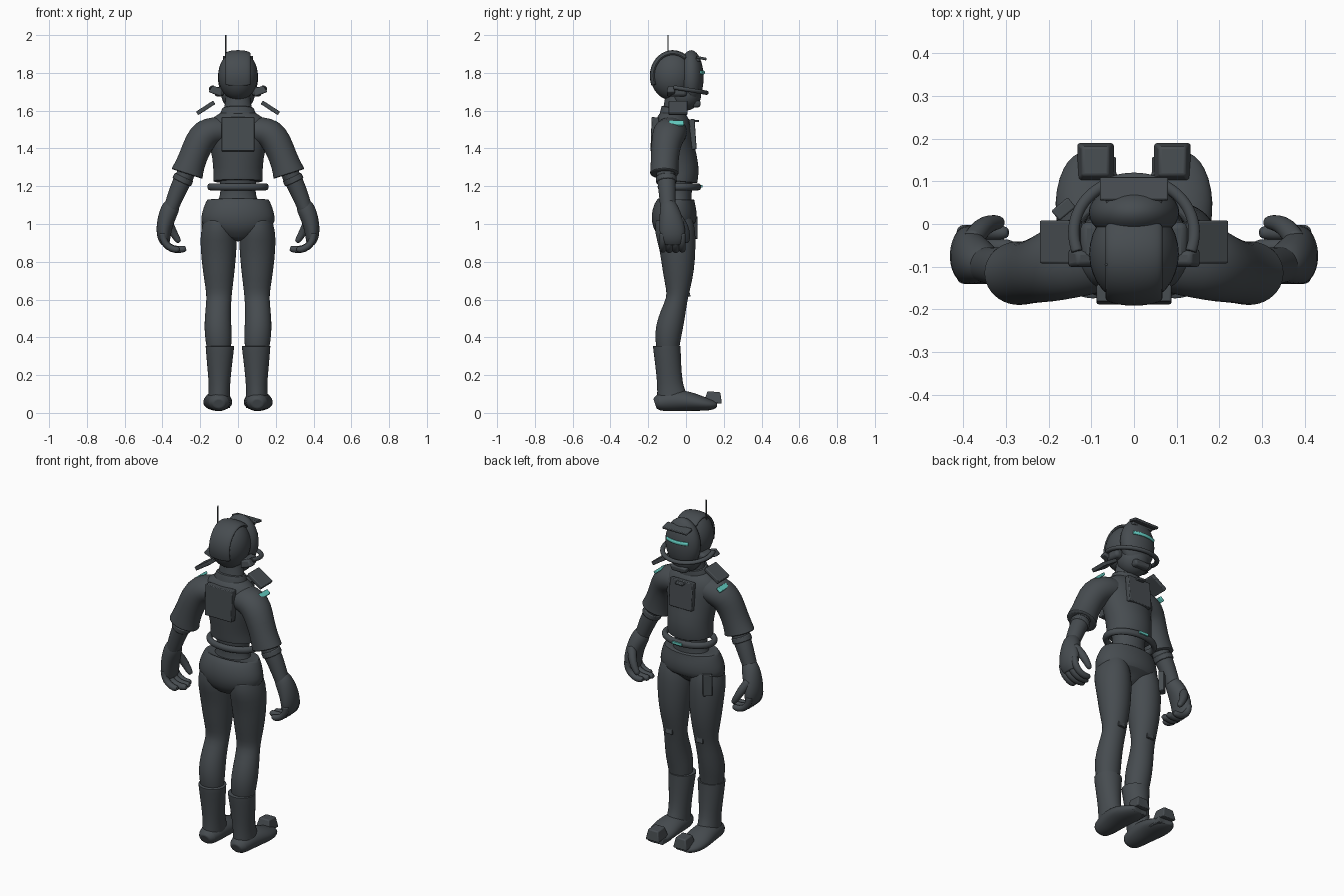
import bpy, bmesh, math
from mathutils import Vector, Matrix


def material(name, rgb):
    m = bpy.data.materials.new(name)
    m.diffuse_color = (*rgb, 1)
    return m


DARK = material("charcoal", (0.062, 0.072, 0.08))
TEAL = material("teal glow", (0.13, 0.62, 0.55))


def finish(name, bm, mat=DARK, mirror=False, subsurf=0, bevel=0.0):
    bmesh.ops.recalc_face_normals(bm, faces=bm.faces)
    me = bpy.data.meshes.new(name)
    bm.to_mesh(me)
    bm.free()
    ob = bpy.data.objects.new(name, me)
    bpy.context.collection.objects.link(ob)
    me.materials.append(mat)
    bpy.ops.object.select_all(action='DESELECT')
    bpy.context.view_layer.objects.active = ob
    ob.select_set(True)
    bpy.ops.object.shade_smooth_by_angle(angle=math.radians(40))
    if bevel:
        b = ob.modifiers.new("Bevel", 'BEVEL')
        b.width, b.segments = bevel, 2
    if subsurf:
        s = ob.modifiers.new("Subdivision", 'SUBSURF')
        s.levels = s.render_levels = subsurf
    if mirror:
        ob.modifiers.new("Mirror", 'MIRROR')
    return ob


def tube(name, rings, ref=(0, 1, 0), seg=20, mirror=False, closed=False, mat=DARK):
    """Loft ellipses (x, y, z, a, b) along a path; b is measured along ref."""
    bm = bmesh.new()
    pts = [Vector(r[:3]) for r in rings]
    n, loops = len(rings), []
    for i, r in enumerate(rings):
        if closed:
            t = pts[(i + 1) % n] - pts[i - 1]
        else:
            t = pts[min(i + 1, n - 1)] - pts[max(i - 1, 0)]
        t.normalize()
        v = Vector(ref)
        v = (v - t * v.dot(t)).normalized()
        u = v.cross(t)
        loops.append([bm.verts.new(pts[i] + u * r[3] * math.cos(k * math.tau / seg)
                                   + v * r[4] * math.sin(k * math.tau / seg)) for k in range(seg)])
    for i in range(n if closed else n - 1):
        a, b = loops[i], loops[(i + 1) % n]
        for k in range(seg):
            bm.faces.new((a[k], a[(k + 1) % seg], b[(k + 1) % seg], b[k]))
    if not closed:
        for loop in (loops[0], loops[-1]):
            cap = bm.faces.new(loop)
            bmesh.ops.inset_region(bm, faces=[cap], thickness=0.004)
    return finish(name, bm, mat, mirror, 1)


def body(name, rows, mirror=False):
    """Upright loft from rows (z, x centre, x radius, back y, front y)."""
    return tube(name, [(x, (y0 + y1) / 2, z, rx, (y1 - y0) / 2) for z, x, rx, y0, y1 in rows],
                seg=24, mirror=mirror)


def box(name, loc, size, rot=(0, 0, 0), taper=1.0, mat=DARK, mirror=False, bevel=0.004):
    bm = bmesh.new()
    bmesh.ops.create_cube(bm, size=1)
    for v in bm.verts:
        s = taper if v.co.z > 0 else 1
        v.co = Vector((v.co.x * size[0] * s, v.co.y * size[1] * s, v.co.z * size[2]))
    for i, axis in enumerate('XYZ'):
        bm.transform(Matrix.Rotation(math.radians(rot[i]), 4, axis))
    bm.transform(Matrix.Translation(loc))
    return finish(name, bm, mat, mirror, bevel=bevel)


def ball(name, loc, rad):
    bm = bmesh.new()
    bmesh.ops.create_uvsphere(bm, u_segments=32, v_segments=20, radius=1)
    bm.transform(Matrix.Translation(loc) @ Matrix.Diagonal((*rad, 1)))
    return finish(name, bm)


# Torso, waist and hips
body("shirt", [(1.225, 0, .132, -.145, .06), (1.24, 0, .133, -.147, .065), (1.30, 0, .13, -.152, .072),
               (1.40, 0, .145, -.165, .045), (1.49, 0, .175, -.172, .035), (1.55, 0, .155, -.165, .02),
               (1.585, 0, .10, -.14, 0), (1.60, 0, .07, -.12, -.02)])
body("waist", [(1.05, 0, .15, -.14, .04), (1.12, 0, .105, -.125, .03), (1.17, 0, .09, -.12, .03),
               (1.25, 0, .10, -.13, .04)])
body("trunks", [(.93, 0, .03, -.08, .0), (.955, 0, .12, -.145, .03), (.99, 0, .195, -.18, .05),
                (1.04, 0, .198, -.187, .058), (1.09, 0, .183, -.17, .06), (1.125, 0, .168, -.145, .05),
                (1.13, 0, .16, -.14, .045)])
tube("belt_ring", [(.148 * math.cos(a), -.035 + .1 * math.sin(a), 1.197, .017, .02)
                   for a in [i * math.tau / 32 for i in range(32)]],
     ref=(0, 0, 1), seg=10, closed=True)
box("belt_light", (0, .083, 1.2), (.06, .008, .014), mat=TEAL, bevel=0)
box("back_panel", (0, -.165, 1.475), (.175, .04, .18), rot=(-2, 0, 0))
box("chest_plate", (0, .036, 1.475), (.15, .03, .16), rot=(4, 0, 0))
box("chest_clip", (0, .045, 1.545), (.05, .05, .012))

# Arms with short sleeves
tube("sleeve", [(.06, -.075, 1.49, .07, .08), (.12, -.08, 1.495, .078, .09), (.175, -.09, 1.475, .085, .09),
                (.208, -.105, 1.43, .08, .08), (.24, -.112, 1.35, .074, .074), (.262, -.115, 1.29, .082, .075),
                (.27, -.115, 1.265, .088, .076)], mirror=True)
tube("forearm", [(.262, -.11, 1.30, .045, .05), (.285, -.105, 1.245, .05, .05), (.315, -.1, 1.19, .047, .047),
                 (.36, -.095, 1.07, .038, .04)], mirror=True)
tube("elbow_cuff", [(.285, -.105, 1.25, .054, .055), (.298, -.103, 1.222, .055, .056)], mirror=True)

# Gloves, curled fingers and thumb
tube("glove", [(.345, -.095, 1.105, .04, .04), (.358, -.09, 1.085, .05, .05), (.38, -.08, 1.03, .047, .062),
               (.393, -.072, .97, .042, .07), (.392, -.07, .92, .035, .066), (.383, -.07, .895, .022, .05)],
     mirror=True)
for i, y in enumerate((-.122, -.088, -.054, -.02)):
    r = (.019, .021, .021, .019)[i]
    tip = (.31, .275, .28, .295)[i]
    tube(f"finger_{i + 1}", [(.398, y, .95, r, r), (.395, y, .91, r, r), (.37, y, .878, r, r),
                             (.33, y, .862, r, r), (tip + .008, y, .868, r * .9, r * .9),
                             (tip, y, .87, r * .5, r * .5)], seg=12, mirror=True)
tube("thumb", [(.38, -.04, 1.03, .025, .025), (.358, -.008, .985, .025, .025), (.335, .003, .94, .02, .02),
               (.315, .004, .91, .017, .017), (.31, .004, .903, .008, .008)], seg=12, mirror=True)

# Legs, boots and feet
body("leg", [(1.03, .10, .075, -.16, .03), (.97, .103, .095, -.17, .05), (.88, .103, .098, -.14, .053),
             (.75, .102, .085, -.125, .045), (.65, .10, .07, -.105, .02), (.60, .101, .066, -.103, .008),
             (.53, .106, .068, -.135, -.002), (.45, .107, .073, -.163, -.016), (.38, .102, .07, -.165, -.03),
             (.31, .10, .06, -.15, -.04)], mirror=True)
body("boot_shaft", [(.355, .096, .076, -.175, -.028), (.345, .096, .076, -.175, -.028),
                    (.25, .098, .066, -.162, -.025), (.15, .098, .056, -.152, -.018),
                    (.10, .10, .058, -.155, .0), (.05, .10, .06, -.155, .02)], mirror=True)
tube("foot", [(.102, -.165, .05, .025, .03), (.102, -.15, .055, .046, .055), (.102, -.08, .065, .058, .066),
              (.106, -.01, .065, .056, .074), (.108, .05, .056, .046, .08), (.105, .105, .045, .035, .072),
              (.10, .145, .042, .026, .055), (.098, .16, .042, .015, .035)], ref=(1, 0, 0), mirror=True)
box("toe_cap", (.09, .145, .082), (.088, .095, .06), rot=(-4, 0, 0), taper=.72, mirror=True, bevel=.006)
box("toe_tread", (.09, .115, .04), (.095, .085, .03), mirror=True)
box("knee_flap", (.10, .008, .665), (.05, .012, .10), rot=(12, 0, 0), taper=.4, mirror=True)
box("thigh_pouch", (-.165, .035, .98), (.05, .03, .12), rot=(0, 0, 40))

# Neck and head
body("neck", [(1.55, 0, .085, -.13, .0), (1.59, 0, .08, -.125, -.005), (1.64, 0, .068, -.115, .0),
              (1.68, 0, .065, -.11, .01)])
body("collar", [(1.575, 0, .098, -.14, .005), (1.60, 0, .09, -.135, .005), (1.615, 0, .082, -.13, .005)])
ball("face", (0, -.005, 1.685), (.088, .085, .085))
box("mouth_guard", (0, .055, 1.635), (.09, .04, .035), taper=1.2, bevel=.01)

# Helmet: rear dome, raised central crest, front shell
ball("helmet_dome", (0, -.07, 1.785), (.105, .118, .132))
tube("helmet_crest", [(0, -.07 + .105 * math.cos(a), 1.785 + .119 * math.sin(a), .018, .068)
                      for a in [math.radians(50 + i * 14) for i in range(12)]],
     ref=(1, 0, 0), seg=16)
ball("helmet_front", (0, .027, 1.775), (.106, .066, .145))
box("peak_plate", (0, .082, 1.878), (.16, .055, .014), rot=(-12, 0, 0))
box("peak_mount", (0, .06, 1.87), (.13, .03, .02))

# Glowing strip wrapped on the forehead
tube("visor_light", [(x, .094 - 3.2 * x * x, 1.802, .007, .011)
                     for x in (-.07, -.045, -.02, 0, .02, .045, .07)],
     ref=(0, 0, 1), seg=10, mat=TEAL)

# Brim band and side flares
brim = [(.142 * math.sin(a), -.02 + .128 * math.cos(a), 1.695 + .035 * (1 - math.cos(a)) * .6, .014, .012)
        for a in [math.radians(-110 + i * 11) for i in range(21)]]
tube("brim_band", brim, ref=(0, 0, 1), seg=10)
box("side_flare", (.115, -.08, 1.705), (.075, .045, .04), rot=(0, -20, 0), taper=.7, mirror=True, bevel=.008)
box("ear_mount", (.10, -.04, 1.70), (.05, .09, .05), mirror=True, bevel=.015)

# Antenna
tube("antenna", [(-.065, -.095, 1.85, .004, .004), (-.065, -.095, 2.0, .004, .004)], seg=8)

# Tilted shoulder plates with glowing strips beneath
box("shoulder_plate", (.171, -.042, 1.615), (.108, .10, .022), rot=(0, 33, 0), mirror=True)
box("shoulder_light", (.205, -.05, 1.533), (.03, .08, .016), rot=(0, 40, 0), mat=TEAL, mirror=True)
